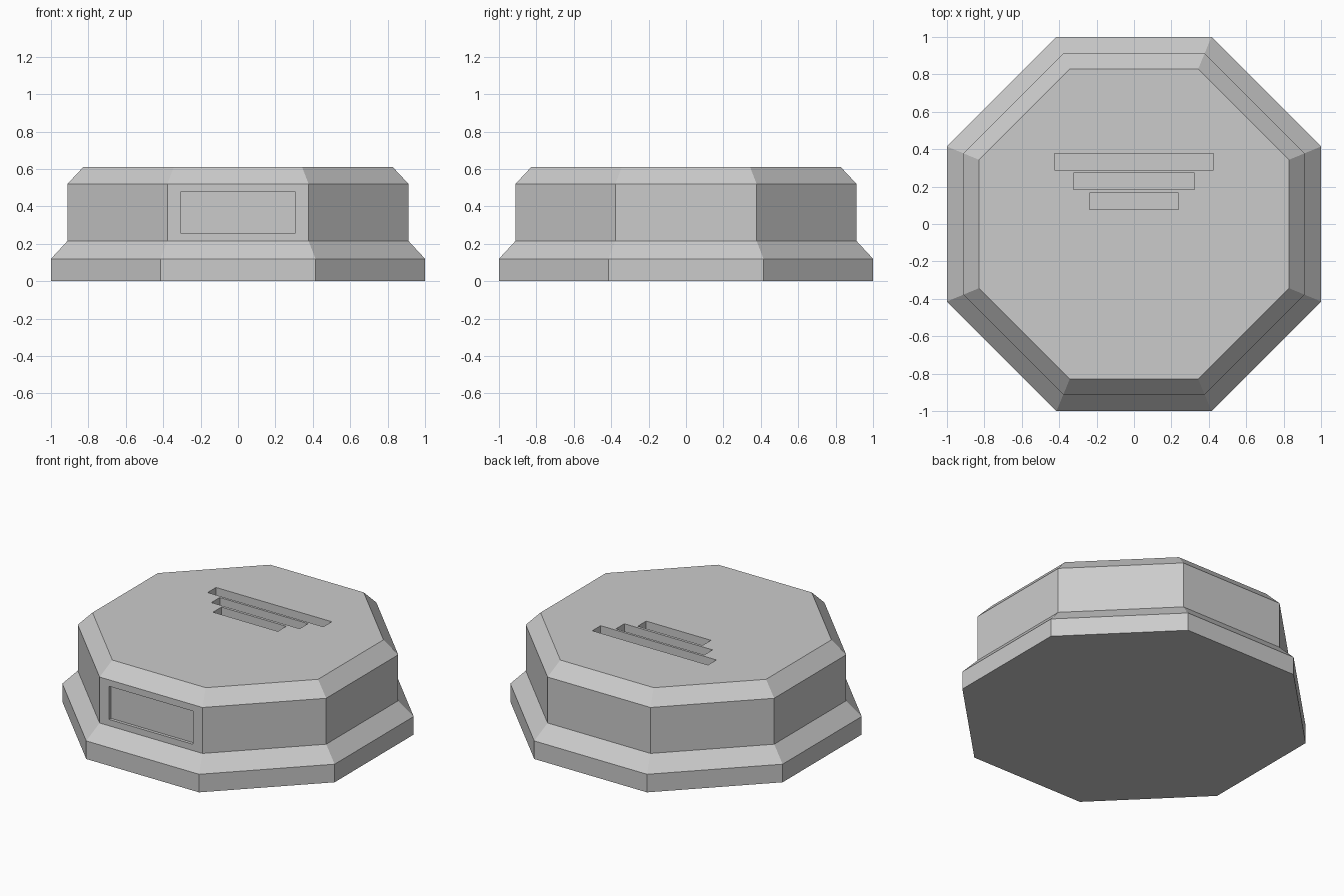
import bpy
import bmesh
from math import cos, sin, pi

default = bpy.data.objects.get("Cube")
if default:
    bpy.data.objects.remove(default, do_unlink=True)

# Single flat grey
grey = bpy.data.materials.new("plain_grey")
grey.use_nodes = True
colour = (0.6, 0.6, 0.6, 1)
grey.diffuse_color = colour
grey.node_tree.nodes["Principled BSDF"].inputs["Base Color"].default_value = colour


def add_object(name, bm):
    bmesh.ops.recalc_face_normals(bm, faces=bm.faces)
    mesh = bpy.data.meshes.new(name)
    bm.to_mesh(mesh)
    bm.free()
    mesh.materials.append(grey)
    obj = bpy.data.objects.new(name, mesh)
    bpy.context.collection.objects.link(obj)
    return obj


def octagon_stack(name, profile):
    """Loft octagons given as (flat-to-centre distance, height)."""
    bm = bmesh.new()
    rings = []
    for apothem, z in profile:
        r = apothem / cos(pi / 8)
        angles = [(i + 0.5) * pi / 4 for i in range(8)]
        rings.append([bm.verts.new((r * cos(a), r * sin(a), z)) for a in angles])
    for low, high in zip(rings, rings[1:]):
        for i in range(8):
            j = (i + 1) % 8
            bm.faces.new((low[i], low[j], high[j], high[i]))
    bm.faces.new(rings[0][::-1])
    bm.faces.new(rings[-1])
    return add_object(name, bm)


def cut_box(target, low, high):
    """Sink a box-shaped recess into the target."""
    bm = bmesh.new()
    bmesh.ops.create_cube(bm, size=1)
    for v in bm.verts:
        v.co = [a + (b - a) * (c + 0.5) for a, b, c in zip(low, high, v.co)]
    cutter = add_object("recess_cutter", bm)
    cutter.hide_render = True
    mod = target.modifiers.new("recess", "BOOLEAN")
    mod.operation = "DIFFERENCE"
    mod.solver = "EXACT"
    mod.object = cutter
    bpy.context.view_layer.objects.active = target
    bpy.ops.object.modifier_apply(modifier=mod.name)
    bpy.data.objects.remove(cutter, do_unlink=True)


# Stepped octagonal plinth with sloped shoulders
plinth = octagon_stack("plinth", [(1, 0), (1, 0.12), (0.912, 0.215),
                                  (0.912, 0.52), (0.828, 0.61)])

# Shallow nameplate recess in the front
cut_box(plinth, (-0.308, -1, 0.257), (0.308, -0.892, 0.477))

# Three slots in the top, longest at the back
for half, y in ((0.425, 0.332), (0.324, 0.228), (0.238, 0.122)):
    cut_box(plinth, (-half, y - 0.044, 0.53), (half, y + 0.044, 0.7))
